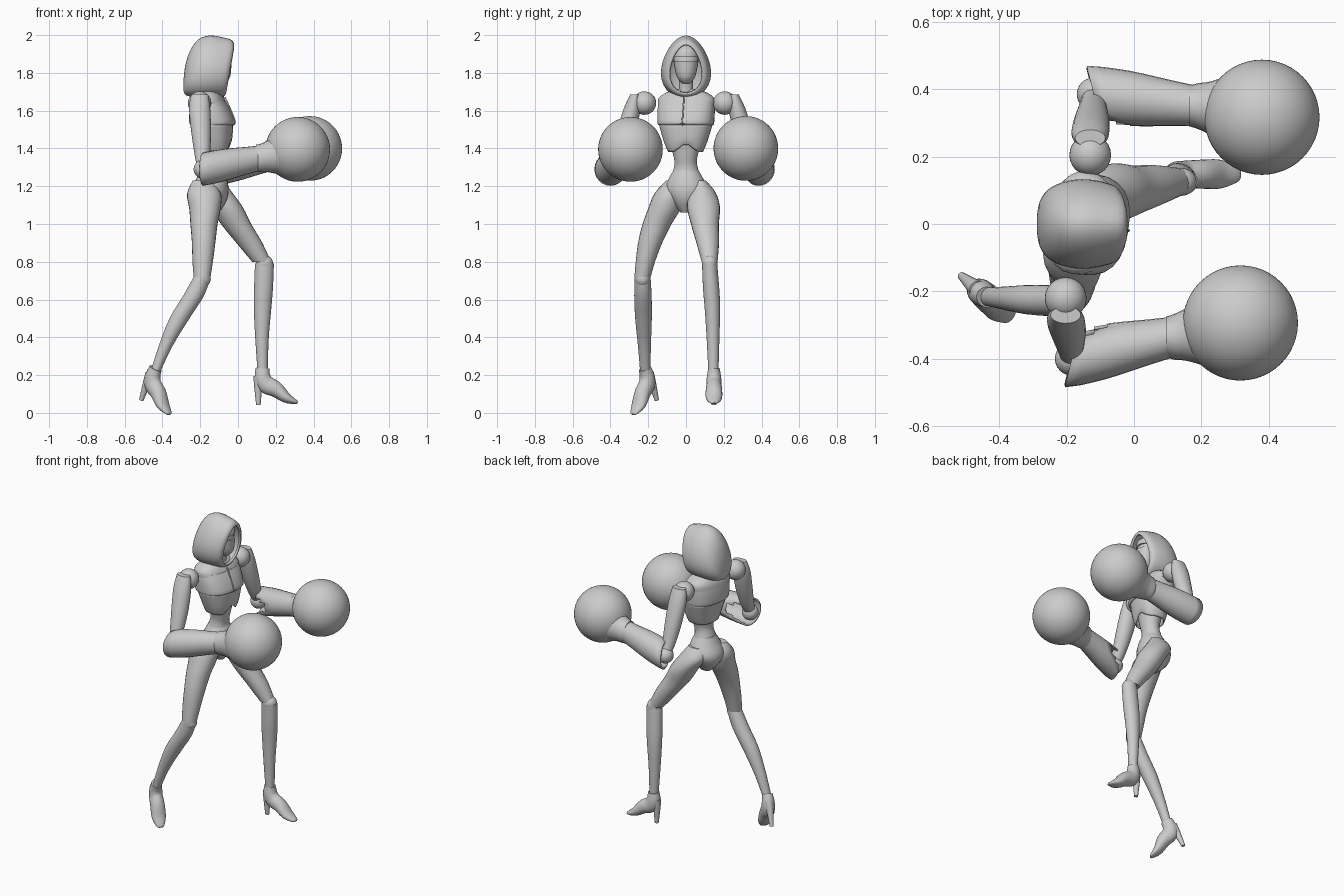
import bpy, bmesh, math
from mathutils import Vector, Matrix

cube = bpy.data.objects.get("Cube")
if cube:
    bpy.data.objects.remove(cube)

grey = bpy.data.materials.new("plain grey")
grey.use_nodes = True
grey.diffuse_color = (0.6, 0.6, 0.6, 1)
grey.node_tree.nodes["Principled BSDF"].inputs["Base Color"].default_value = grey.diffuse_color

X, Y, Z = Vector((1, 0, 0)), Vector((0, 1, 0)), Vector((0, 0, 1))
parts = []


def finish(name, bm, matrix=None):
    bmesh.ops.recalc_face_normals(bm, faces=bm.faces)
    mesh = bpy.data.meshes.new(name)
    if matrix:
        bm.transform(matrix)
    bm.to_mesh(mesh)
    bm.free()
    mesh.materials.append(grey)
    ob = bpy.data.objects.new(name, mesh)
    bpy.context.collection.objects.link(ob)
    parts.append(ob)
    return ob


def ease(rows, i, t):
    # Catmull-Rom blend between two stations
    r = [rows[min(max(k, 0), len(rows) - 1)] for k in range(i - 1, i + 3)]
    return [0.5 * (2 * b + (c - a) * t + (2 * a - 5 * b + 4 * c - d) * t * t
                   + (3 * b - a - 3 * c + d) * t ** 3) for a, b, c, d in zip(*r)]


def loft(name, rows, axis=None, sides=24, steps=3, caps=True, matrix=None,
         shape=None, slit=None):
    """Skin ellipses (x, y, z, radius, side radius) along an axis or along the path."""
    st = [ease(rows, i, k / steps) for i in range(len(rows) - 1) for k in range(steps)]
    st.append(rows[-1])
    bm = bmesh.new()
    rings = []
    for i, s in enumerate(st):
        c = Vector(s[:3])
        t = axis or (Vector(st[min(i + 1, len(st) - 1)][:3]) - Vector(st[max(i - 1, 0)][:3])).normalized()
        u = Y.cross(t).normalized()
        ring = []
        for k in range(sides):
            a = math.tau * k / sides
            p, q = math.cos(a), math.sin(a)
            if shape:
                p, q = shape(p, q)
            ring.append(bm.verts.new(c + u * s[3] * p + Y * s[4] * q))
        rings.append(ring)
    for i in range(len(rings) - 1):
        for k in range(sides):
            if slit and slit(i, k / sides):
                continue
            j = (k + 1) % sides
            bm.faces.new((rings[i][k], rings[i][j], rings[i + 1][j], rings[i + 1][k]))
    if caps:
        bm.faces.new(rings[0])
        bm.faces.new(rings[-1])
    return finish(name, bm, matrix)


def ball(name, centre, r, scale=(1, 1, 1), seg=24):
    bm = bmesh.new()
    bmesh.ops.create_uvsphere(bm, u_segments=seg, v_segments=seg * 2 // 3, radius=r)
    return finish(name, bm, Matrix.Translation(centre) @ Matrix.Diagonal((*scale, 1)))


def thicken(ob, amount):
    mod = ob.modifiers.new("shell", "SOLIDIFY")
    mod.thickness = amount
    mod.offset = -1


def turn(deg, x=-0.14):
    return Matrix.Translation((x, 0, 0)) @ Matrix.Rotation(math.radians(deg), 4, "Z") @ Matrix.Translation((-x, 0, 0))


def boxy(p, q):
    f = lambda v: math.copysign(abs(v) ** 0.8, v)
    return f(p), f(q)


# Hood shell: egg sections from the face opening to the back
def egg(p, q):
    return p, q * (1 + 0.22 * p)


hood = loft("hood", [(-.02, 0, 1.82, .13, .085), (-.035, 0, 1.825, .15, .11),
                     (-.09, 0, 1.83, .16, .125), (-.15, 0, 1.832, .166, .13),
                     (-.21, 0, 1.822, .155, .122), (-.255, 0, 1.795, .12, .1),
                     (-.28, 0, 1.76, .075, .065), (-.288, 0, 1.735, .03, .025)],
            axis=X, sides=32, caps=False, shape=egg)
# slant the opening and close the back
for v in hood.data.vertices:
    front = max(0, (v.co.x + .2) / .18)
    v.co.x -= front * max(0, 1.93 - v.co.z) * .18
bm = bmesh.new()
bm.from_mesh(hood.data)
back = [e for e in bm.edges if e.is_boundary and e.verts[0].co.x < -.2]
bmesh.ops.edgeloop_fill(bm, edges=back)
bm.to_mesh(hood.data)
bm.free()
thicken(hood, .014)

# Head, mask and neck
loft("face", [(-.1, 0, 1.745, .025, .018), (-.1, 0, 1.78, .05, .045), (-.105, 0, 1.84, .062, .063),
              (-.11, 0, 1.9, .06, .062), (-.12, 0, 1.945, .03, .03)], axis=Z)
loft("mask", [(-.097, 0, 1.745, .028, .02), (-.097, 0, 1.78, .056, .049),
              (-.1, 0, 1.86, .066, .066)], axis=Z)
loft("brow", [(-.1, 0, 1.885, .064, .065), (-.1, 0, 1.92, .058, .058), (-.1, 0, 1.95, .02, .03)], axis=Z)
loft("neck", [(-.14, 0, 1.62, .055, .06), (-.13, 0, 1.7, .036, .038), (-.12, 0, 1.78, .036, .036)], axis=Z)

# Torso: waist, rib plate, bust and shoulder yoke
body = dict(axis=Z, matrix=turn(-9))
loft("waist", [(-.14, 0, 1.24, .07, .085), (-.135, 0, 1.3, .056, .063),
               (-.125, 0, 1.35, .055, .062), (-.125, 0, 1.43, .07, .085)], **body)
ribs = loft("rib_plate", [(-.125, 0, 1.385, .07, .085), (-.125, 0, 1.44, .083, .108),
                          (-.135, 0, 1.54, .1, .138)], shape=boxy, caps=False, **body)
# raise the front hem to a peak
for v in ribs.data.vertices:
    if v.co.x > -.12 and v.co.z < 1.45:
        v.co.z += .05 * max(0, 1 - abs(v.co.y) / .06) * (1.45 - v.co.z) / .065
thicken(ribs, .008)
loft("bust", [(-.135, 0, 1.525, .112, .146), (-.135, 0, 1.54, .12, .15), (-.145, 0, 1.6, .108, .152),
              (-.155, 0, 1.65, .09, .148)], shape=boxy, **body)
loft("yoke", [(-.156, 0, 1.63, .097, .152), (-.16, 0, 1.665, .086, .15),
              (-.16, 0, 1.695, .066, .11), (-.15, 0, 1.715, .045, .055)], shape=boxy, **body)
loft("front_seam", [(-.045, 0, 1.44, .006, .004), (-.034, 0, 1.52, .006, .004), (-.016, 0, 1.54, .006, .004),
                    (-.038, 0, 1.6, .006, .004), (-.07, 0, 1.67, .006, .004)],
     sides=8, matrix=turn(-9))

# Pelvis brief with belt edge
loft("pelvis", [(-.138, 0, 1.285, .06, .066), (-.14, 0, 1.24, .08, .092), (-.15, 0, 1.18, .1, .112),
                (-.15, 0, 1.12, .088, .078), (-.14, 0, 1.06, .04, .026)], axis=Z, matrix=turn(-12))

# Legs: the left one steps forward, the right one trails
legs = {
    "left": dict(
        thigh=[(-.125, .075, 1.23, .05, .03), (-.115, .085, 1.17, .082, .07), (-.06, .093, 1.09, .085, .087),
               (-.01, .1, 1.0, .08, .074), (.06, .115, .9, .069, .06), (.125, .125, .8, .05, .042)],
        shin=[(.14, .125, .79, .05, .04), (.135, .133, .66, .05, .043), (.13, .14, .55, .046, .041),
              (.127, .143, .4, .036, .034), (.13, .145, .22, .027, .027)],
        knee=(.14, .125, .79), ankle=(.13, .148, .225), yaw=0, pitch=0),
    "right": dict(
        thigh=[(-.19, -.075, 1.23, .05, .03), (-.18, -.09, 1.16, .09, .078), (-.175, -.115, 1.08, .083, .086),
               (-.18, -.153, 1.0, .072, .077), (-.182, -.19, .9, .062, .064), (-.187, -.215, .8, .054, .051),
               (-.19, -.23, .72, .045, .043)],
        shin=[(-.19, -.23, .72, .045, .042), (-.235, -.228, .62, .055, .046), (-.31, -.225, .5, .053, .044),
              (-.385, -.22, .35, .036, .034), (-.44, -.215, .21, .025, .027)],
        knee=(-.19, -.23, .71), ankle=(-.44, -.215, .225), yaw=-40, pitch=24),
}
for side, g in legs.items():
    loft(side + "_thigh", g["thigh"], axis=Z)
    loft(side + "_shin", g["shin"], axis=Z)
    ball(side + "_knee", g["knee"], .046, (1, .9, 1))
    pose = (Matrix.Translation(g["ankle"]) @ Matrix.Rotation(math.radians(g["yaw"]), 4, "Z")
            @ Matrix.Rotation(math.radians(g["pitch"]), 4, "Y"))
    loft(side + "_shoe", [(0, 0, .012, .036, .03), (0, 0, -.035, .042, .038), (.02, 0, -.075, .048, .04),
                          (.07, 0, -.1, .042, .043), (.125, 0, -.145, .028, .043),
                          (.175, 0, -.167, .012, .025), (.186, 0, -.172, .005, .012)], matrix=pose)
    loft(side + "_heel", [(-.018, 0, -.03, .03, .028), (-.023, 0, -.08, .022, .022),
                          (-.022, 0, -.182, .012, .012)], axis=Z, sides=12, matrix=pose)

# Arms: ball shoulders, slim upper arms, split forearm sleeves, round gloves
arms = {
    "left": dict(s=1, shoulder=(-.13, .205, 1.64), elbow=(-.12, .385, 1.29),
                 wrist=(.19, .35, 1.35), glove=(.38, .317, 1.4)),
    "right": dict(s=-1, shoulder=(-.203, -.22, 1.64), elbow=(-.185, -.4, 1.29),
                  wrist=(.12, -.335, 1.35), glove=(.316, -.294, 1.395)),
}
for side, g in arms.items():
    s, sh, el, wr, gl = (g[k] for k in ("s", "shoulder", "elbow", "wrist", "glove"))
    sh, el, wr, gl = map(Vector, (sh, el, wr, gl))
    ball(side + "_shoulder", sh, .062)
    mid = sh.lerp(el, .45) + Y * s * .02
    loft(side + "_upper_arm", [(*(sh + Vector((0, s * .05, .045))), .045, .025),
                               (*(sh + Vector((0, s * .065, -.03))), .056, .045),
                               (*mid, .052, .05), (*sh.lerp(el, .8), .04, .042),
                               (*el, .03, .035)], axis=Z)
    ball(side + "_elbow", el, .05)
    inner = .75 if s > 0 else .25
    sleeve = loft(side + "_forearm", [(*el, .088, .085), (*el.lerp(wr, .35), .086, .082),
                                      (*el.lerp(wr, .75), .073, .068), (*wr, .066, .06)],
                  axis=X, caps=False, slit=lambda i, a: i < 3 and abs(a - inner) < (.13 - i * .035))
    for v in sleeve.data.vertices:
        if v.co.x < el.x + .01:
            v.co.x -= .02 * s * (v.co.y - el.y) / .085
    thicken(sleeve, .01)
    loft(side + "_cuff", [(*(wr - X * .025), .07, .06), (*wr, .075, .068),
                          (*wr.lerp(gl, .2), .085, .08), (*wr.lerp(gl, .5), .11, .11)], axis=X)
    ball(side + "_glove", gl, .171, seg=48)

# Smooth shading with sharp creases kept
bpy.ops.object.select_all(action="DESELECT")
for ob in parts:
    ob.select_set(True)
bpy.context.view_layer.objects.active = parts[0]
bpy.ops.object.shade_smooth_by_angle(angle=math.radians(40))
